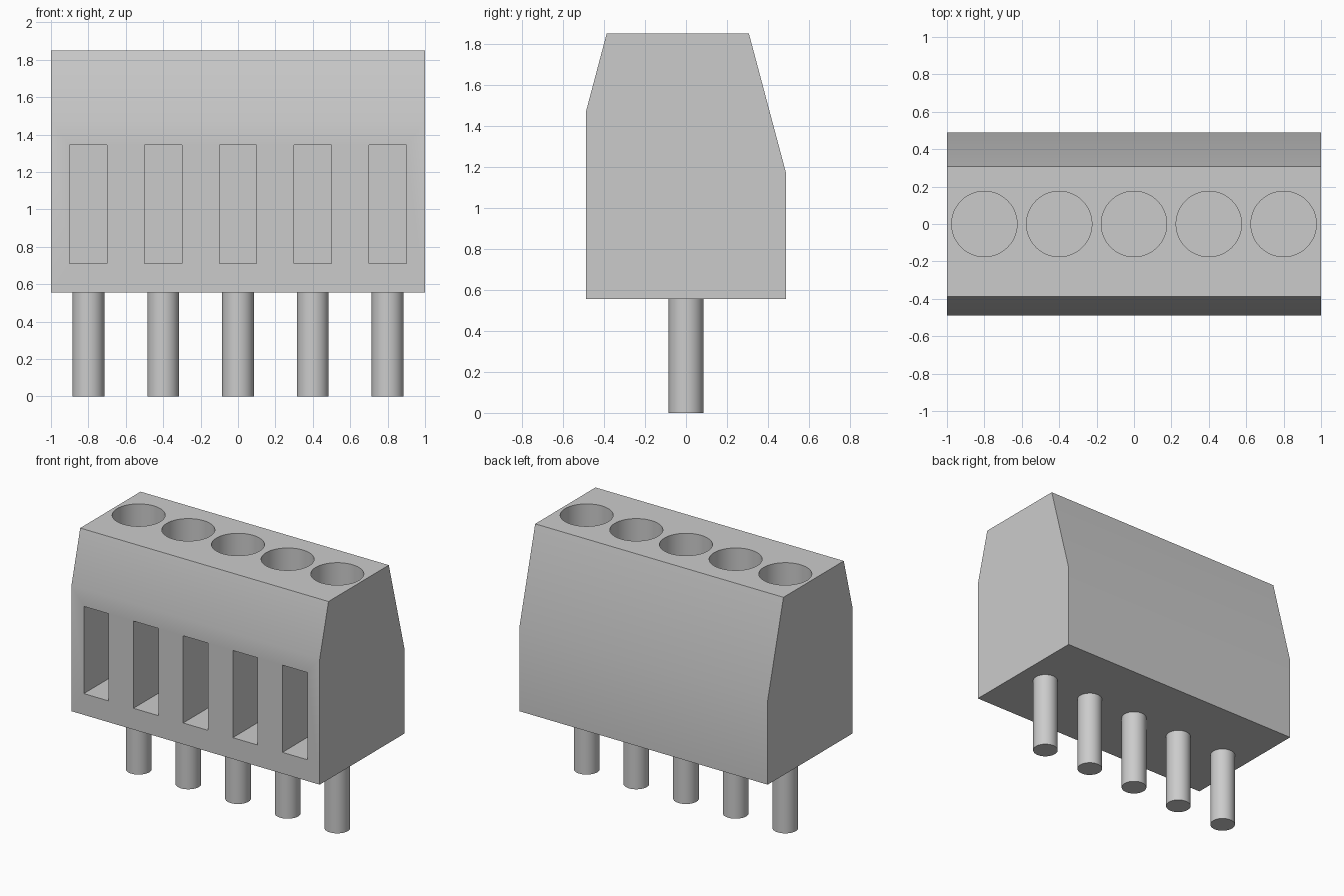
import bpy
import bmesh
from math import radians
from mathutils import Matrix, Vector

cube = bpy.data.objects.get("Cube")
if cube:
    bpy.data.objects.remove(cube, do_unlink=True)

# Dimensions
COLUMNS = [-0.8, -0.4, 0.0, 0.4, 0.8]
BASE_Z, TOP_Z = 0.555, 1.85
FRONT_Y = -0.488

grey = bpy.data.materials.new("light grey")
grey.use_nodes = True
grey.diffuse_color = (0.6, 0.6, 0.6, 1)
grey.node_tree.nodes["Principled BSDF"].inputs["Base Color"].default_value = (0.6, 0.6, 0.6, 1)


def finish(bm, name):
    """Turn a bmesh into a named grey object."""
    bmesh.ops.recalc_face_normals(bm, faces=bm.faces)
    mesh = bpy.data.meshes.new(name)
    bm.to_mesh(mesh)
    bm.free()
    mesh.materials.append(grey)
    obj = bpy.data.objects.new(name, mesh)
    bpy.context.collection.objects.link(obj)
    return obj


def add_cylinder(bm, x, z0, z1, radius):
    bmesh.ops.create_cone(bm, cap_ends=True, segments=48, radius1=radius, radius2=radius,
                          depth=z1 - z0, matrix=Matrix.Translation((x, 0, (z0 + z1) / 2)))


def add_box(bm, low, high):
    low, high = Vector(low), Vector(high)
    bmesh.ops.create_cube(bm, size=1, matrix=Matrix.Translation((low + high) / 2)
                          @ Matrix.Diagonal((*(high - low), 1)))


def smooth(obj):
    bpy.ops.object.select_all(action='DESELECT')
    obj.select_set(True)
    bpy.context.view_layer.objects.active = obj
    bpy.ops.object.shade_smooth_by_angle(angle=radians(15))


# Housing: side profile (y, z) extruded along x
profile = [(FRONT_Y, BASE_Z), (0.488, BASE_Z), (0.488, 1.17),
           (0.307, TOP_Z), (-0.387, TOP_Z), (FRONT_Y, 1.47)]
bm = bmesh.new()
side = bm.faces.new([bm.verts.new((-1, y, z)) for y, z in profile])
extruded = bmesh.ops.extrude_face_region(bm, geom=[side])["geom"]
bmesh.ops.translate(bm, vec=(2, 0, 0),
                    verts=[v for v in extruded if isinstance(v, bmesh.types.BMVert)])
housing = finish(bm, "housing")

# Cutter: round screw wells from the top, rectangular wire slots from the front
bm = bmesh.new()
for x in COLUMNS:
    add_cylinder(bm, x, 1.42, TOP_Z + 0.1, 0.175)
    add_box(bm, (x - 0.1, FRONT_Y - 0.1, 0.71), (x + 0.1, 0.0, 1.345))
cutter = finish(bm, "opening_cutter")
cutter.hide_render = True

cut = housing.modifiers.new("openings", 'BOOLEAN')
cut.operation = 'DIFFERENCE'
cut.solver = 'EXACT'
cut.object = cutter
bpy.context.view_layer.objects.active = housing
bpy.ops.object.modifier_apply(modifier=cut.name)
bpy.data.objects.remove(cutter, do_unlink=True)
smooth(housing)

# Solder pins below the housing
for i, x in enumerate(COLUMNS, 1):
    bm = bmesh.new()
    add_cylinder(bm, x, 0, BASE_Z + 0.01, 0.085)
    smooth(finish(bm, f"pin_{i}"))
